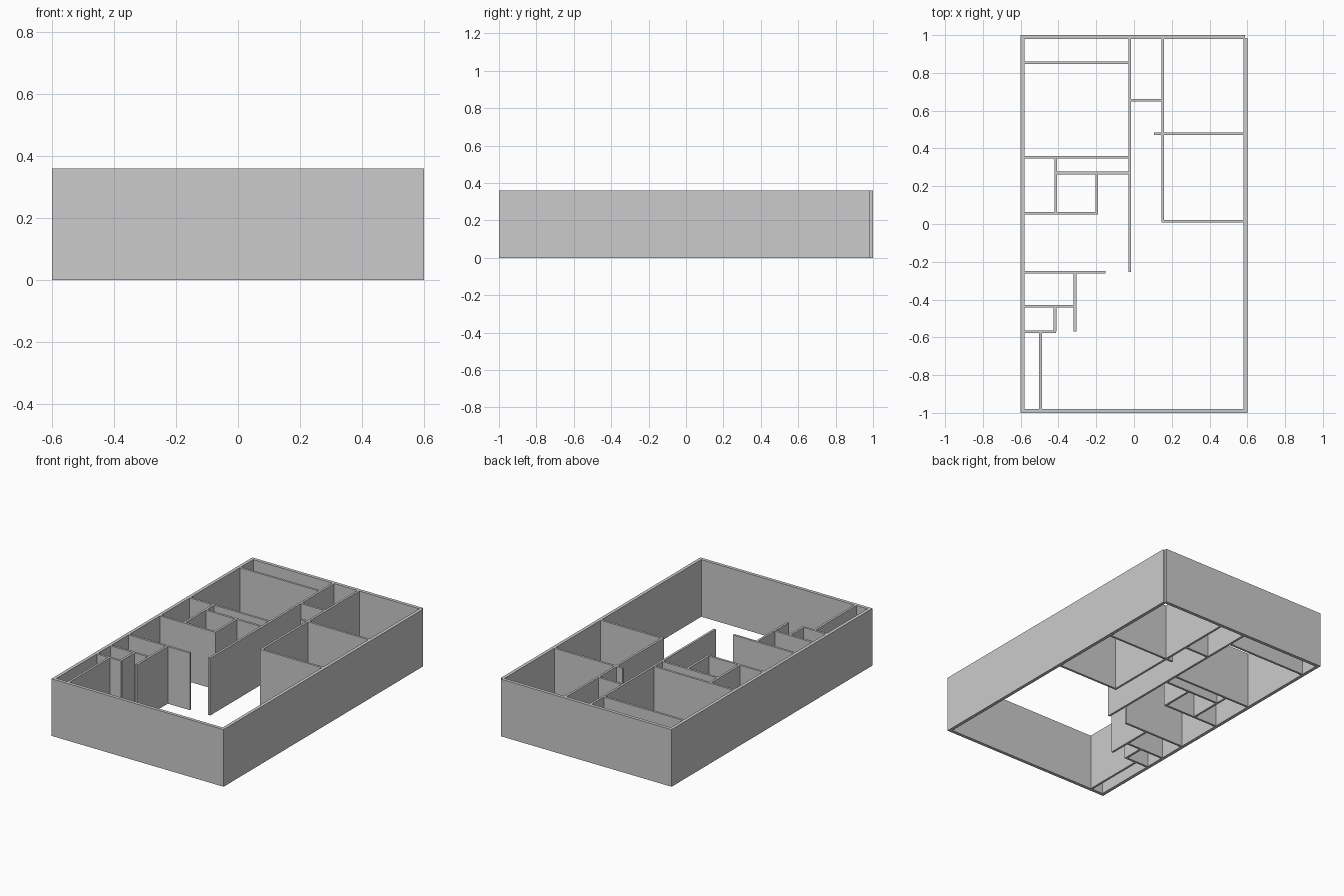
import bpy, bmesh
from mathutils import Matrix, Vector

if "Cube" in bpy.data.objects:
    bpy.data.objects.remove(bpy.data.objects["Cube"])

H = 0.36       # wall height
OUT = 0.021    # outer wall thickness
IN = 0.014     # partition thickness


def wall(name, x0, x1, y0, y1):
    bm = bmesh.new()
    m = Matrix.Translation(((x0 + x1) / 2, (y0 + y1) / 2, H / 2)) @ Matrix.Diagonal((x1 - x0, y1 - y0, H, 1))
    bmesh.ops.create_cube(bm, size=1, matrix=m)
    me = bpy.data.meshes.new(name)
    bm.to_mesh(me)
    bm.free()
    ob = bpy.data.objects.new(name, me)
    bpy.context.collection.objects.link(ob)


# Outer walls (back right corner is slightly notched)
wall("left_outer_wall", -0.6, -0.6 + OUT, -1, 1)
wall("right_outer_wall", 0.6 - OUT, 0.6, -1, 0.985)
wall("front_outer_wall", -0.6, 0.6, -1, -1 + OUT)
wall("back_outer_wall", -0.6, 0.588, 1 - OUT, 1)

L, R, B, F = -0.58, 0.58, 0.98, -0.98

# Partitions running along x: centre y, x start, x end
across = [
    (0.853, L, -0.02), (0.353, L, -0.02), (0.27, -0.415, -0.02),
    (0.057, L, -0.192), (-0.256, L, -0.152), (-0.435, L, -0.312),
    (-0.57, L, -0.412), (0.655, -0.02, 0.153), (0.477, 0.105, R),
    (0.015, 0.147, R),
]
for i, (y, a, b) in enumerate(across):
    wall(f"cross_partition_{i + 1}", a, b, y - IN / 2, y + IN / 2)

# Partitions running along y: centre x, y start, y end
along = [
    (-0.022, -0.255, B), (0.153, 0.01, B), (-0.415, 0.057, 0.353),
    (-0.198, 0.05, 0.27), (-0.312, -0.57, -0.256), (-0.418, -0.57, -0.435),
    (-0.495, F, -0.57),
]
for i, (x, a, b) in enumerate(along):
    wall(f"long_partition_{i + 1}", x - IN / 2, x + IN / 2, a, b)
